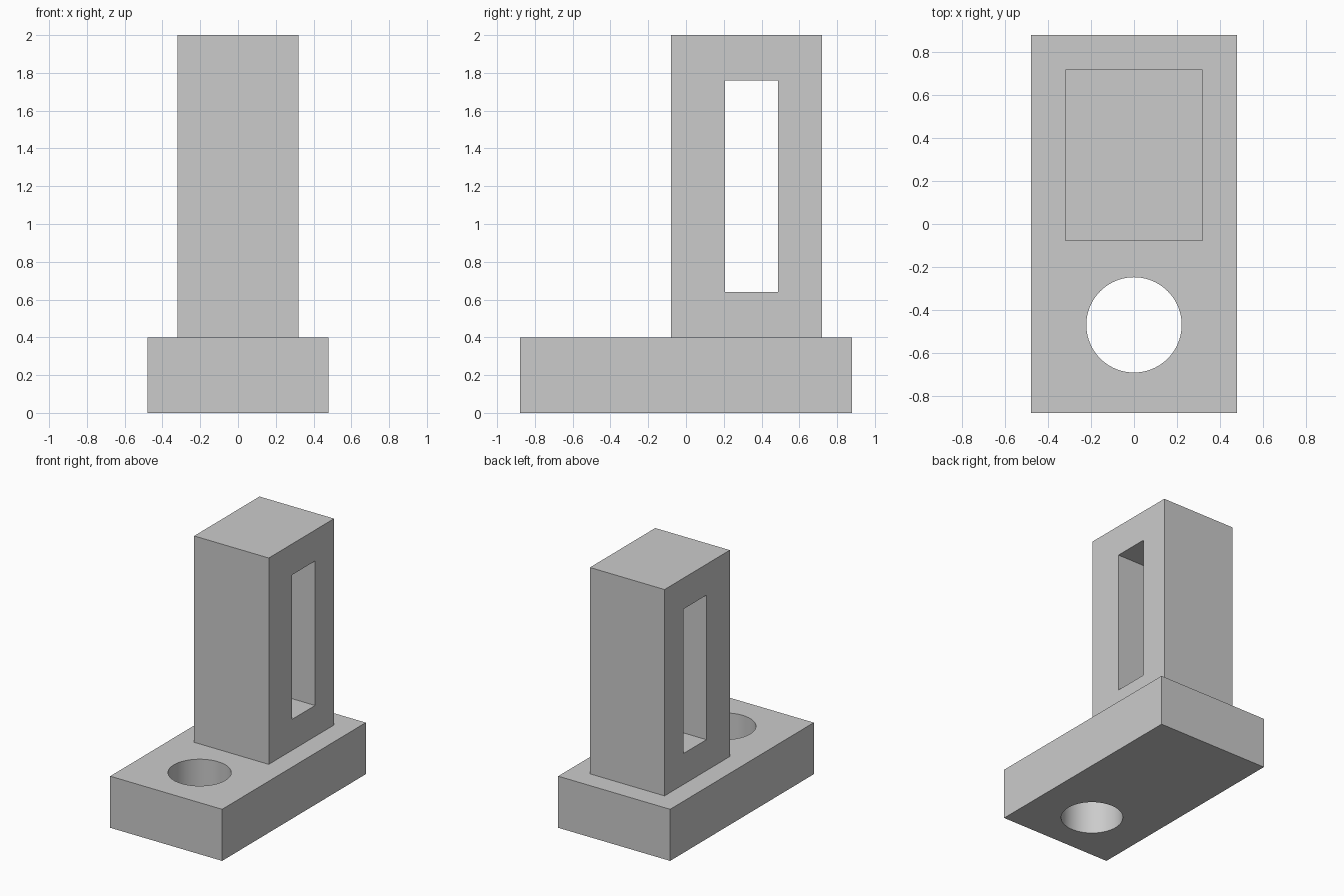
import bpy

cube = bpy.data.objects.get("Cube")
if cube:
    bpy.data.objects.remove(cube, do_unlink=True)

# Single grey finish
GREY = (0.6, 0.6, 0.6, 1.0)
grey = bpy.data.materials.new("plain_grey")
grey.use_nodes = True
grey.diffuse_color = GREY
grey.node_tree.nodes["Principled BSDF"].inputs["Base Color"].default_value = GREY


def finish(obj, name):
    obj.name = name
    bpy.ops.object.transform_apply(location=False, rotation=False, scale=True)
    obj.data.materials.append(grey)
    return obj


def box(name, low, high):
    centre = [(a + b) / 2 for a, b in zip(low, high)]
    bpy.ops.mesh.primitive_cube_add(size=1, location=centre)
    obj = bpy.context.object
    obj.scale = [b - a for a, b in zip(low, high)]
    return finish(obj, name)


def cut(target, cutter):
    mod = target.modifiers.new("cutout", 'BOOLEAN')
    mod.operation = 'DIFFERENCE'
    mod.solver = 'EXACT'
    mod.object = cutter
    bpy.context.view_layer.objects.active = target
    bpy.ops.object.modifier_apply(modifier=mod.name)
    bpy.data.objects.remove(cutter, do_unlink=True)


# Base block with a round through hole near the front
base = box("base_block", (-0.48, -0.88, 0), (0.48, 0.88, 0.4))
bpy.ops.mesh.primitive_cylinder_add(vertices=96, radius=0.222, depth=1,
                                    location=(0, -0.47, 0.2))
cut(base, finish(bpy.context.object, "hole_cutter"))

# Upright column with a tall slot running side to side
column = box("column", (-0.32, -0.08, 0.4), (0.32, 0.72, 2))
cut(column, box("slot_cutter", (-1, 0.207, 0.64), (1, 0.487, 1.76)))

# Smooth hole wall, crisp edges elsewhere
bpy.ops.object.select_all(action='DESELECT')
for obj in (base, column):
    obj.select_set(True)
bpy.context.view_layer.objects.active = base
bpy.ops.object.shade_smooth_by_angle()
